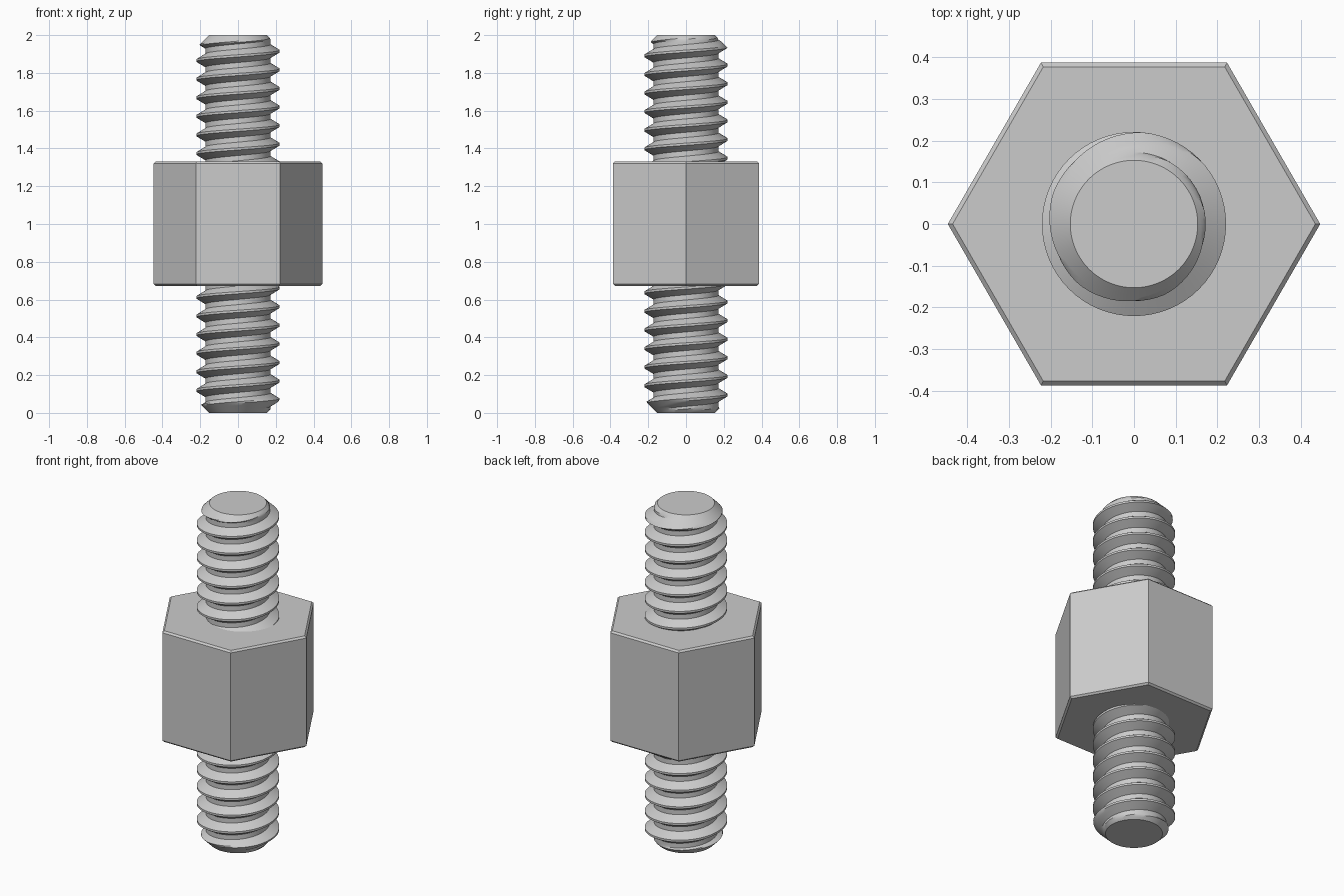
import bpy, bmesh, math

cube = bpy.data.objects.get("Cube")
if cube:
    bpy.data.objects.remove(cube, do_unlink=True)

PITCH, CREST, ROOT, TIP = 0.0985, 0.221, 0.172, 0.153
HEX_LOW, HEX_HIGH, HEX_R = 0.673, 1.33, 0.447
SEGMENTS = 64
# Stations across one pitch, as a fraction measured from the crest centre
STATIONS = (-0.5, -0.36, -0.28, -0.21, -0.14, -0.06, 0.06, 0.14, 0.21, 0.28, 0.36)

steel = bpy.data.materials.new("grey steel")
steel.use_nodes = True
steel.diffuse_color = (0.6, 0.6, 0.6, 1)
steel.node_tree.nodes["Principled BSDF"].inputs["Base Color"].default_value = (0.6, 0.6, 0.6, 1)


def finish(bm, name):
    bmesh.ops.recalc_face_normals(bm, faces=bm.faces)
    mesh = bpy.data.meshes.new(name)
    bm.to_mesh(mesh)
    bm.free()
    obj = bpy.data.objects.new(name, mesh)
    bpy.context.collection.objects.link(obj)
    mesh.materials.append(steel)
    bpy.ops.object.select_all(action='DESELECT')
    obj.select_set(True)
    bpy.context.view_layer.objects.active = obj
    bpy.ops.object.shade_smooth_by_angle(angle=math.radians(30))
    return obj


def thread_radius(z, crest_z):
    """Trapezoidal thread profile, cut back by the 45 degree end chamfers."""
    t = (z - crest_z) / PITCH
    t = abs(t - round(t))
    blend = min(1, max(0, (t - 0.06) / 0.3))
    r = CREST + (ROOT - CREST) * blend
    return min(r, TIP + z, TIP + 2 - z)


def threaded_stud(name, low, high, crest_z):
    bm = bmesh.new()
    first = math.floor((low - crest_z) / PITCH) - 1
    last = math.ceil((high - crest_z) / PITCH) + 1
    rows = [k + s for k in range(first, last + 1) for s in STATIONS]
    per_turn = len(STATIONS)
    # Helical columns, clamped to the length of the stud
    columns = []
    for i in range(SEGMENTS):
        a = math.tau * i / SEGMENTS
        start = crest_z + PITCH * i / SEGMENTS
        column = []
        for row in rows:
            z = min(high, max(low, start + PITCH * row))
            r = thread_radius(z, start)
            column.append(bm.verts.new((r * math.cos(a), r * math.sin(a), z)))
        columns.append(column)
    for i in range(SEGMENTS):
        # The last column joins the first one turn higher
        shift = per_turn if i == SEGMENTS - 1 else 0
        here, there = columns[i], columns[(i + 1) % SEGMENTS]
        for j in range(len(rows) - 1 - shift):
            bm.faces.new((here[j], there[j + shift], there[j + 1 + shift], here[j + 1]))
    bmesh.ops.remove_doubles(bm, verts=bm.verts, dist=0.00002)
    # Flat end caps
    for z in (low, high):
        ring = [v for v in bm.verts if abs(v.co.z - z) < 1e-5]
        ring.sort(key=lambda v: math.atan2(v.co.y, v.co.x))
        bm.faces.new(ring)
    return finish(bm, name)


# Hexagonal body with softened top and bottom rims
bm = bmesh.new()
bmesh.ops.create_cone(bm, cap_ends=True, segments=6, radius1=HEX_R, radius2=HEX_R,
                      depth=HEX_HIGH - HEX_LOW)
corner = max(bm.verts, key=lambda v: v.co.x).co
turn = -math.atan2(corner.y, corner.x)
for v in bm.verts:
    x, y = v.co.x, v.co.y
    v.co.x = x * math.cos(turn) - y * math.sin(turn)
    v.co.y = x * math.sin(turn) + y * math.cos(turn)
    v.co.z += (HEX_LOW + HEX_HIGH) / 2
rims = [e for e in bm.edges if abs(e.verts[0].co.z - e.verts[1].co.z) < 0.01]
bmesh.ops.bevel(bm, geom=rims, offset=0.01, segments=1, affect='EDGES')
finish(bm, "hex_body")

# Threaded ends
threaded_stud("lower_stud", 0.0, HEX_LOW + 0.004, 0.07)
threaded_stud("upper_stud", HEX_HIGH - 0.004, 2.0, 1.915)
